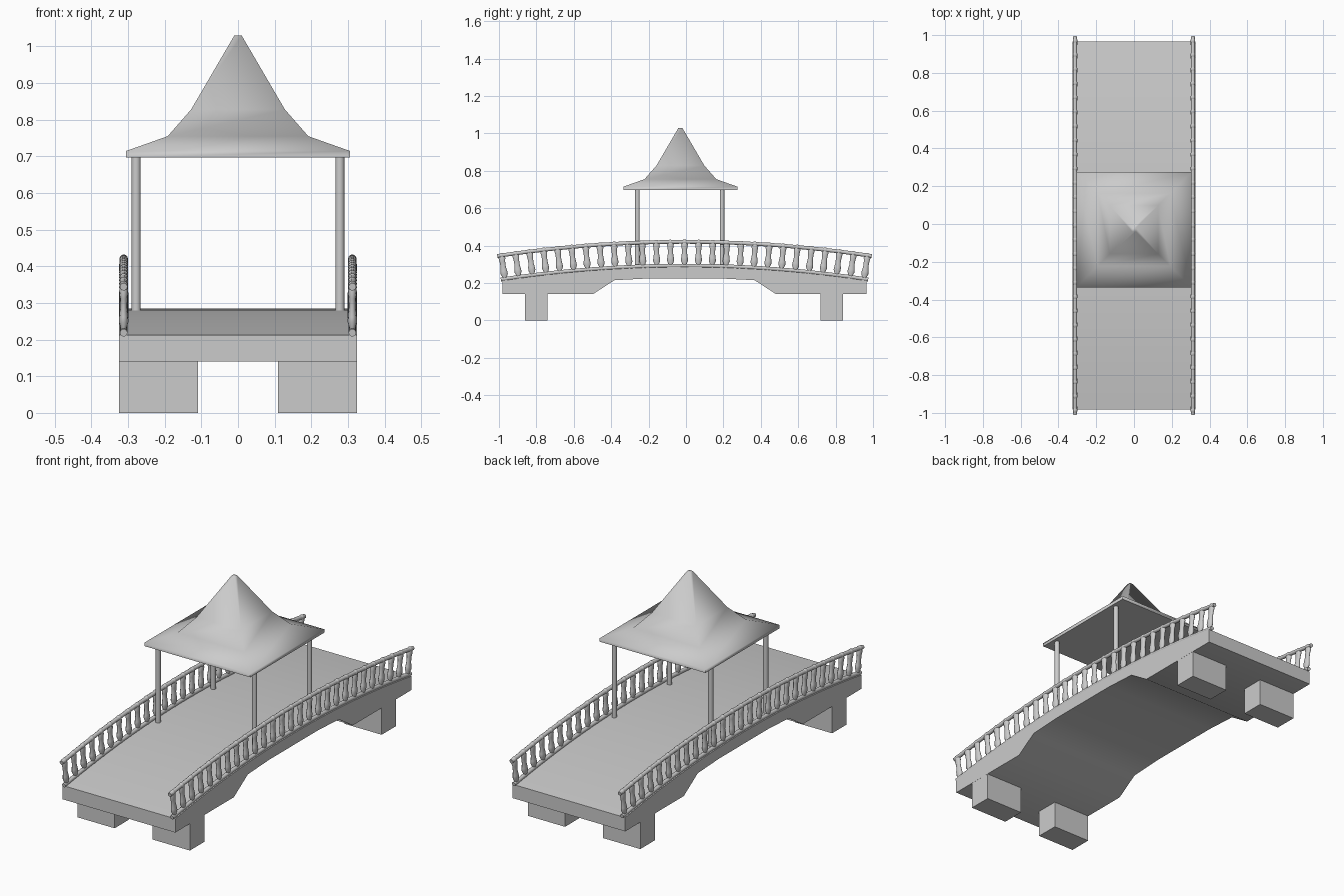
import bpy, bmesh, math
from mathutils import Matrix, Vector

if "Cube" in bpy.data.objects:
    bpy.data.objects.remove(bpy.data.objects["Cube"])

stone = bpy.data.materials.new("grey stone")
stone.use_nodes = True
GREY = (0.6, 0.6, 0.6, 1)
stone.diffuse_color = GREY
stone.node_tree.nodes["Principled BSDF"].inputs["Base Color"].default_value = GREY

MID = -0.008               # bridge centre along y
HALF, TOP, RISE = 0.973, 0.285, 0.073
RADIUS = (HALF ** 2 + RISE ** 2) / (2 * RISE)


def finish(name, bm, angle=None):
    bmesh.ops.recalc_face_normals(bm, faces=bm.faces)
    mesh = bpy.data.meshes.new(name)
    bm.to_mesh(mesh)
    bm.free()
    mesh.materials.append(stone)
    ob = bpy.data.objects.new(name, mesh)
    bpy.context.collection.objects.link(ob)
    if angle:
        bpy.ops.object.select_all(action="DESELECT")
        ob.select_set(True)
        bpy.context.view_layer.objects.active = ob
        bpy.ops.object.shade_smooth_by_angle(angle=math.radians(angle))
    return ob


def arc(angle, lift=0.0):
    """Point on the deck arc, raised along its normal."""
    r = RADIUS + lift
    return MID + r * math.sin(angle), TOP - RADIUS + r * math.cos(angle)


def loft(bm, rings):
    """Skin a list of closed rings and cap both ends."""
    loops = [[bm.verts.new(p) for p in ring] for ring in rings]
    for a, b in zip(loops, loops[1:]):
        for i in range(len(a)):
            j = (i + 1) % len(a)
            bm.faces.new((a[i], a[j], b[j], b[i]))
    bm.faces.new(loops[0])
    bm.faces.new(loops[-1])


def circle(x, y, z, r, sides):
    steps = [2 * math.pi * i / sides for i in range(sides)]
    return [(x + r * math.cos(t), y + r * math.sin(t), z) for t in steps]


def square(r, y, z):
    return [(-r, y - r, z), (r, y - r, z), (r, y + r, z), (-r, y + r, z)]


# Arched deck: side profile extruded across the width
END = math.asin(HALF / RADIUS)
profile = [arc(END * i / 12) for i in range(-12, 13)]
under = [(0.973, 0.14), (0.49, 0.14), (0.375, 0.215), (0.2, 0.224)]
profile += [(MID + y, z) for y, z in under]
profile += [(MID - y, z) for y, z in reversed(under)]
bm = bmesh.new()
loft(bm, [[(x, y, z) for y, z in profile] for x in (-0.325, 0.325)])
finish("deck", bm, 40)

# Four block piers
for side, x in (("right", -0.217), ("left", 0.217)):
    for end, y in (("front", -0.80), ("back", 0.78)):
        bm = bmesh.new()
        bmesh.ops.create_cube(bm, size=1, matrix=Matrix.Translation((x, y, 0.075))
                              @ Matrix.Diagonal((0.215, 0.12, 0.15, 1)))
        finish(f"{end}_{side}_pier", bm)

# Railings: turned balusters and two round rails following the arch
COUNT = 27
BALUSTER = ((0.0, 0.0125), (0.02, 0.0135), (0.035, 0.020), (0.05, 0.0185),
            (0.075, 0.0145), (0.1, 0.0155), (0.12, 0.019), (0.137, 0.0135))
for side, x in (("right", -0.312), ("left", 0.312)):
    bm = bmesh.new()
    for k in range(COUNT):
        angle = END * (2 * k / (COUNT - 1) - 1) * 0.985
        y, z = arc(angle)
        spin = Matrix.Translation((x, y, z)) @ Matrix.Rotation(-angle, 4, "X")
        rings = [[spin @ Vector((px * 0.65, py, pz))
                  for px, py, pz in circle(0, 0, h, r, 10)] for h, r in BALUSTER]
        loft(bm, rings)
        # Bead on the handrail above each baluster
        bmesh.ops.create_uvsphere(bm, u_segments=10, v_segments=6, radius=0.0125,
                                  matrix=spin @ Matrix.Translation((0, 0, 0.135))
                                  @ Matrix.Diagonal((1, 1.5, 1, 1)))
    finish(f"{side}_balusters", bm, 50)
    for part, lift in (("lower_rail", 0.008), ("handrail", 0.135)):
        bm = bmesh.new()
        rings = []
        for i in range(-20, 21):
            a = END * i / 20 * 1.008
            rings.append([(x + px, *arc(a, lift + pz))
                          for px, pz, _ in circle(0, 0, 0, 0.0105, 10)])
        loft(bm, rings)
        finish(f"{side}_{part}", bm, 50)

# Pavilion posts
for side, x in (("right", -0.278), ("left", 0.278)):
    for end, y in (("front", -0.26), ("back", 0.193)):
        bm = bmesh.new()
        loft(bm, [circle(x, y, z, 0.0125, 16) for z in (0.26, 0.70)])
        finish(f"{end}_{side}_post", bm, 40)

# Flared pyramid roof
ROOF = ((0.305, 0.697), (0.305, 0.715), (0.192, 0.755), (0.128, 0.828), (0.01, 1.03))
bm = bmesh.new()
loft(bm, [square(r, -0.03, z) for r, z in ROOF])
finish("roof", bm, 89)
